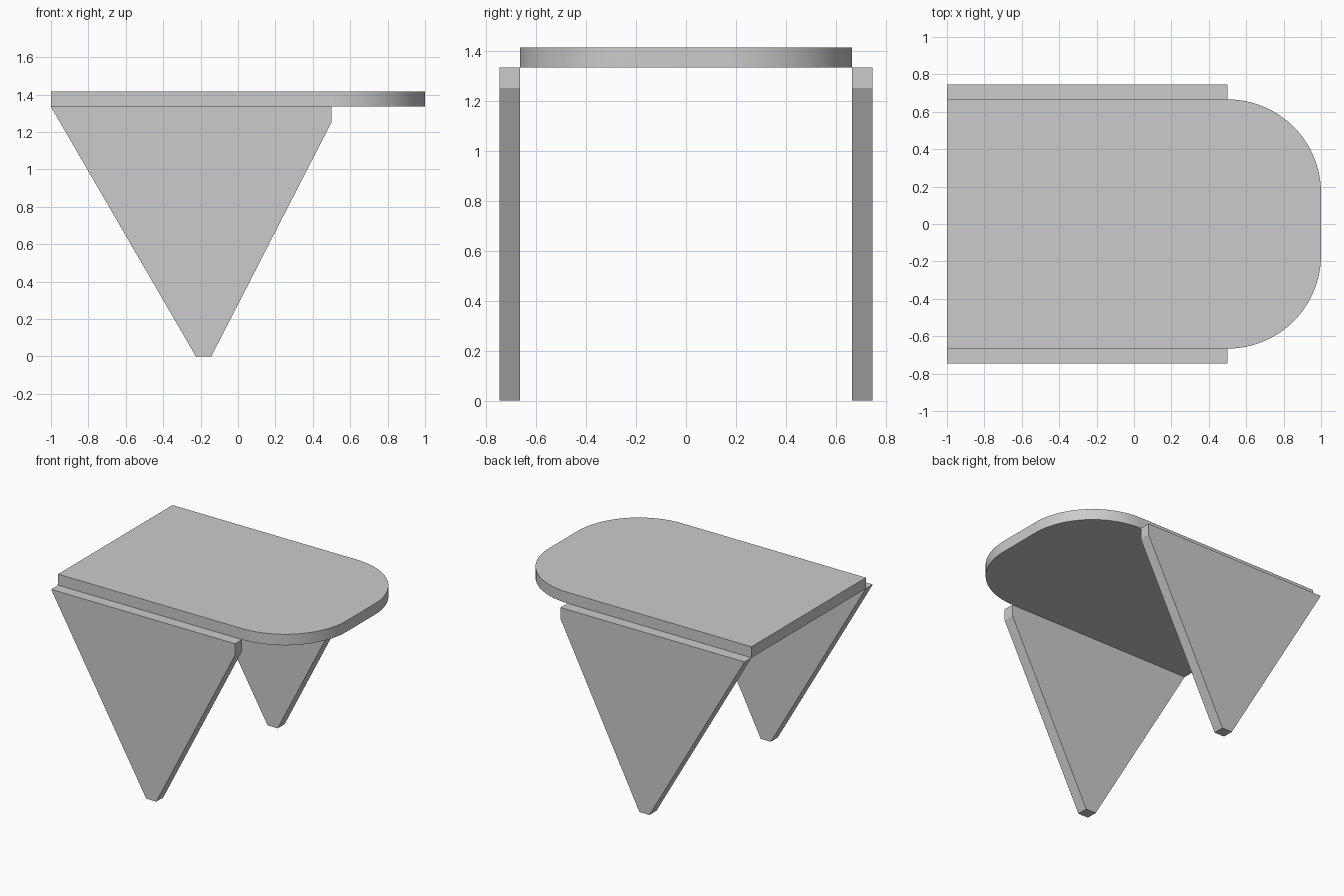
import bpy, bmesh
from math import sin, cos, pi
from mathutils import Vector

if "Cube" in bpy.data.objects:
    bpy.data.objects.remove(bpy.data.objects["Cube"])


def extrude_profile(name, points, direction):
    """Make a solid by extruding a flat closed profile."""
    bm = bmesh.new()
    face = bm.faces.new([bm.verts.new(p) for p in points])
    result = bmesh.ops.extrude_face_region(bm, geom=[face], use_keep_orig=True)
    moved = [v for v in result["geom"] if isinstance(v, bmesh.types.BMVert)]
    bmesh.ops.translate(bm, verts=moved, vec=Vector(direction))
    bmesh.ops.recalc_face_normals(bm, faces=bm.faces)
    mesh = bpy.data.meshes.new(name)
    bm.to_mesh(mesh)
    bm.free()
    obj = bpy.data.objects.new(name, mesh)
    bpy.context.collection.objects.link(obj)
    return obj


HALF_W, THICK, LEG_TOP, RADIUS, STEPS = 0.666, 0.081, 1.335, 0.5, 24

# Tabletop: square at the left end, two rounded corners at the right end
arc = [(1 - RADIUS + RADIUS * cos(a), HALF_W - RADIUS + RADIUS * sin(a))
       for a in (i * pi / 2 / STEPS for i in range(STEPS + 1))]
outline = [(-1, -HALF_W)] + [(x, -y) for x, y in reversed(arc)] + arc + [(-1, HALF_W)]
top = extrude_profile("tabletop", [(x, y, LEG_TOP) for x, y in outline], (0, 0, THICK))
bpy.context.view_layer.objects.active = top
top.select_set(True)
bpy.ops.object.shade_smooth_by_angle(angle=pi / 6)

# Tapered side panels, just outside the tabletop edges
panel = [(-0.225, 0), (-0.143, 0), (0.5, 1.252), (0.5, LEG_TOP), (-1, LEG_TOP)]
for name, side in (("front_leg_panel", -1), ("back_leg_panel", 1)):
    extrude_profile(name, [(x, side * HALF_W, z) for x, z in panel], (0, side * THICK, 0))
